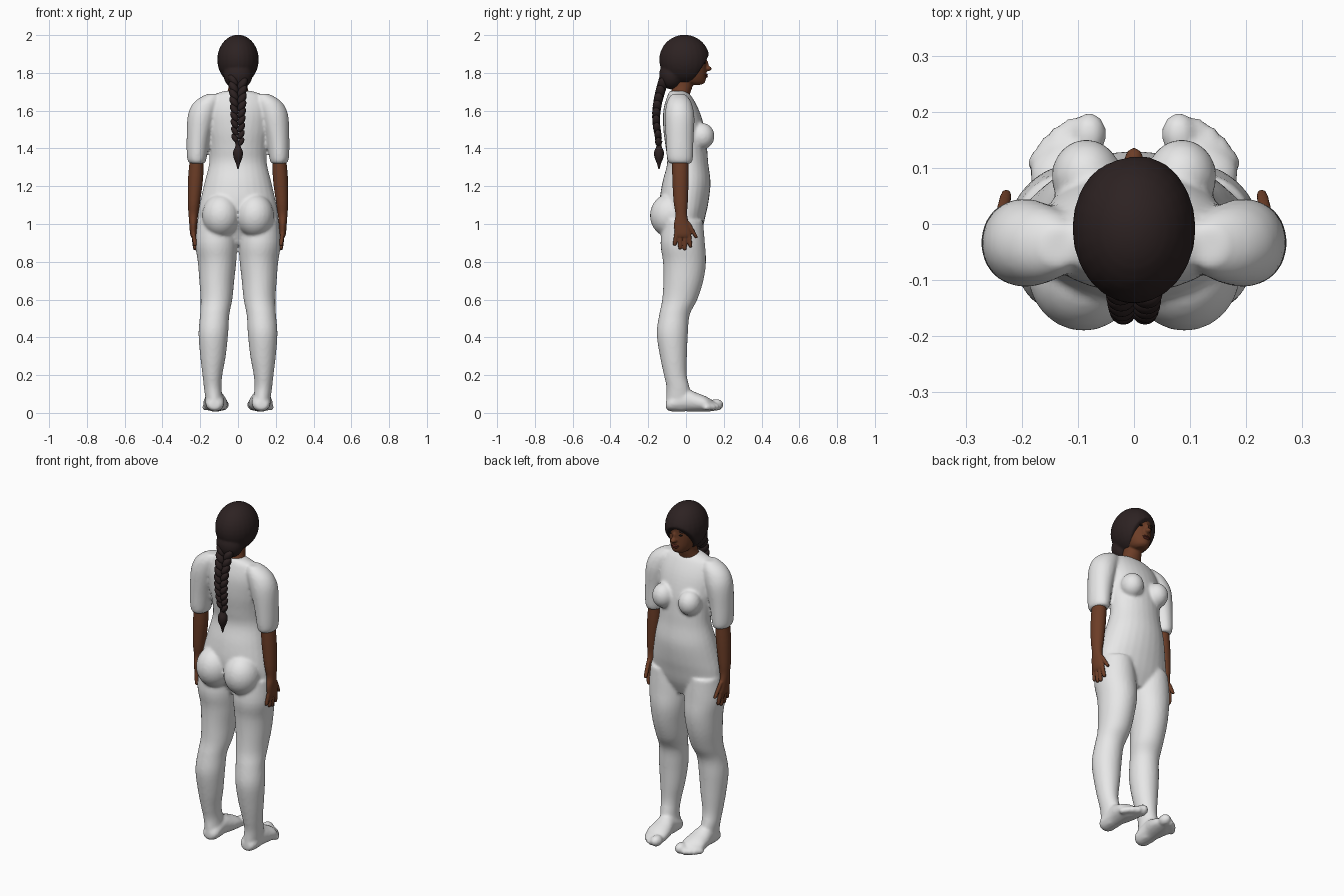
import bpy
import bmesh
import math
from mathutils import Matrix, Vector

default_cube = bpy.data.objects.get("Cube")
if default_cube:
    bpy.data.objects.remove(default_cube, do_unlink=True)


def material(name, red, green, blue):
    mat = bpy.data.materials.new(name)
    mat.use_nodes = True
    color = (red, green, blue, 1)
    mat.diffuse_color = color
    shader = mat.node_tree.nodes["Principled BSDF"]
    shader.inputs["Base Color"].default_value = color
    shader.inputs["Roughness"].default_value = .8
    return mat


suit_white = material("suit white", .8, .8, .8)
skin_brown = material("skin brown", .15, .047, .02)
lip_brown = material("lip brown", .12, .025, .017)
hair_dark = material("hair dark brown", .026, .016, .016)
eye_dark = material("eye black", .008, .006, .005)


def catmull(a, b, c, d, t):
    """Smooth value between b and c."""
    return b + .5 * t * (c - a + t * (2 * a - 5 * b + 4 * c - d + t * (3 * (b - c) + d - a)))


def smooth_rings(rings, steps=4):
    result = []
    last = len(rings) - 1
    for i in range(last):
        quad = [rings[max(i - 1, 0)], rings[i], rings[i + 1], rings[min(i + 2, last)]]
        for step in range(steps):
            result.append([catmull(*values, step / steps) for values in zip(*quad)])
    result.append(rings[-1])
    return result


def loft(bm, rings, axis="z", side=1, sides=28):
    """Closed skin over oval rings: (position, x min, x max, depth min, depth max)."""
    loops = []
    for pos, x0, x1, d0, d1 in smooth_rings(rings):
        loop = []
        for k in range(sides):
            angle = math.tau * k / sides
            x = side * ((x0 + x1) / 2 + (x1 - x0) / 2 * math.cos(angle))
            depth = (d0 + d1) / 2 + (d1 - d0) / 2 * math.sin(angle)
            loop.append(bm.verts.new((x, depth, pos) if axis == "z" else (x, pos, depth)))
        loops.append(loop)
    for low, high in zip(loops, loops[1:]):
        for k in range(sides):
            n = (k + 1) % sides
            bm.faces.new((low[k], low[n], high[n], high[k]))
    bm.faces.new(loops[0])
    bm.faces.new(loops[-1])


def ball(bm, center, radii, tilt=0):
    matrix = (Matrix.Translation(center) @ Matrix.Rotation(tilt, 4, "Y")
              @ Matrix.Diagonal((*radii, 1)))
    bmesh.ops.create_uvsphere(bm, u_segments=24, v_segments=16, radius=1, matrix=matrix)


def finish(bm, name, mat, voxel=None, smoothing=4):
    """Turn the mesh into an object; a voxel size fuses its overlapping volumes."""
    bmesh.ops.recalc_face_normals(bm, faces=bm.faces[:])
    for face in bm.faces:
        face.smooth = True
    mesh = bpy.data.meshes.new(name)
    bm.to_mesh(mesh)
    bm.free()
    mesh.materials.append(mat)
    obj = bpy.data.objects.new(name, mesh)
    bpy.context.collection.objects.link(obj)
    if voxel:
        remesh = obj.modifiers.new("fuse", "REMESH")
        remesh.mode = "VOXEL"
        remesh.voxel_size = voxel
        remesh.use_smooth_shade = True
        relax = obj.modifiers.new("relax", "SMOOTH")
        relax.factor = .5
        relax.iterations = smoothing
    return obj


# Body suit: torso, legs, feet and sleeves fused together
torso = [(z, -half, half, back, front) for z, half, back, front in (
    (1.705, .07, -.085, 0), (1.675, .14, -.1, .03), (1.6, .17, -.12, .07),
    (1.5, .165, -.12, .1), (1.4, .152, -.107, .112), (1.32, .153, -.1, .118),
    (1.22, .177, -.125, .13), (1.12, .2, -.14, .12), (1.05, .212, -.13, .105),
    (.97, .21, -.1, .085), (.89, .16, -.06, .05))]
leg = [(1.02, .02, .215, -.12, .09), (.9, .006, .226, -.135, .1), (.8, .009, .213, -.122, .106),
       (.7, .02, .205, -.12, .092), (.6, .03, .198, -.126, .06), (.52, .046, .201, -.142, .02),
       (.42, .052, .209, -.155, .01), (.3, .065, .2, -.138, .005), (.2, .083, .188, -.117, .004),
       (.13, .087, .18, -.103, .02), (.05, .08, .168, -.105, .03), (.015, .09, .155, -.09, .02)]
foot = [(-.106, .1, .15, .02, .06), (-.08, .075, .17, .008, .09), (0, .072, .175, .008, .125),
        (.06, .058, .182, .007, .105), (.11, .053, .182, .007, .085), (.15, .06, .14, .01, .06)]
sleeve = [(1.688, .1, .165, -.075, -.005), (1.66, .09, .215, -.095, .02),
          (1.62, .1, .25, -.107, .036), (1.56, .12, .268, -.112, .045),
          (1.45, .15, .272, -.107, .04), (1.35, .166, .27, -.101, .037),
          (1.32, .175, .257, -.088, .028)]
suit = bmesh.new()
loft(suit, torso)
for side in (1, -1):
    loft(suit, leg, side=side)
    loft(suit, foot, axis="y", side=side)
    loft(suit, sleeve, side=side)
    ball(suit, (side * .09, -.085, 1.045), (.1, .106, .115))
    ball(suit, (side * .085, .085, 1.465), (.062, .066, .07))
    # Toes, from the big one outwards
    for x, y, size in ((.08, .16, .031), (.111, .163, .021), (.134, .15, .02),
                       (.154, .132, .019), (.171, .11, .018)):
        ball(suit, (side * x, y, .012 + size), (size, size * 1.25, size))
finish(suit, "body_suit", suit_white, .0085, 5)

# Bare forearms with hands
arm = [(1.37, .183, .252, -.073, .012), (1.25, .184, .264, -.073, .014),
       (1.12, .2, .266, -.066, .01), (1.05, .211, .262, -.056, .006),
       (1, .216, .258, -.064, .016), (.95, .218, .254, -.06, .026), (.93, .222, .248, -.052, .02)]
for side, label in ((1, "left"), (-1, "right")):
    bm = bmesh.new()
    loft(bm, arm, side=side)
    # Each finger: start depth and height, tip depth and height
    for y0, z0, y1, z1 in ((-.05, .96, -.06, .885), (-.028, .955, -.032, .865),
                           (-.006, .955, -.006, .86), (.015, .955, .024, .875),
                           (.01, 1.01, .056, .925)):
        finger = []
        for t, r in ((0, .011), (.5, .0115), (.9, .01), (1, .006)):
            x, y, z = .237 - .01 * t, y0 + (y1 - y0) * t, z0 + (z1 - z0) * t
            finger.append((z, x - r, x + r, y - r, y + r))
        loft(bm, finger, side=side, sides=12)
    finish(bm, label + "_forearm_and_hand", skin_brown, .0045, 3)

# Head, neck and nose
head = bmesh.new()
loft(head, [(z, -half, half, back, front) for z, half, back, front in (
    (1.737, .025, .03, .08), (1.75, .045, -.02, .1), (1.78, .063, -.06, .107),
    (1.82, .073, -.08, .108), (1.86, .079, -.1, .108), (1.91, .08, -.1, .108),
    (1.95, .065, -.08, .08), (1.975, .03, -.04, .04))])
loft(head, [(1.64, -.07, .07, -.085, .01), (1.69, -.06, .06, -.082, .022),
            (1.73, -.05, .05, -.07, .035), (1.8, -.05, .05, -.06, .05)])
ball(head, (0, .114, 1.823), (.017, .022, .014))
ball(head, (0, .106, 1.842), (.01, .014, .028))
finish(head, "head_and_neck", skin_brown, .005, 3)

# Facial details
mouth = bmesh.new()
ball(mouth, (0, .101, 1.789), (.024, .015, .006))
ball(mouth, (0, .1, 1.78), (.021, .016, .007))
finish(mouth, "lips", lip_brown)
eyes, brows = bmesh.new(), bmesh.new()
for side in (1, -1):
    ball(eyes, (side * .032, .096, 1.853), (.012, .008, .005))
    ball(brows, (side * .033, .096, 1.873), (.018, .008, .004), side * .12)
finish(eyes, "eyes", eye_dark)
finish(brows, "eyebrows", hair_dark)

# Hair cap with a slanted hairline, swept to one side
hair = bmesh.new()
ball(hair, (0, -.008, 1.87), (.11, .134, .132))
ball(hair, (0, -.075, 1.79), (.077, .067, .078))
bmesh.ops.bisect_plane(hair, geom=hair.verts[:] + hair.edges[:] + hair.faces[:],
                       plane_co=Vector((0, .075, 1.835)),
                       plane_no=Vector((-.17, .82, -.57)), clear_outer=True)
bmesh.ops.holes_fill(hair, edges=[e for e in hair.edges if e.is_boundary], sides=0)
finish(hair, "hair_cap", hair_dark, .007, 4)

# Braid of alternating tilted strands, tied off above a loose tuft
braid = bmesh.new()
count = 18
for i in range(count):
    t = i / (count - 1)
    side = 1 if i % 2 else -1
    width = 1 - .35 * t
    y = -.118 - .04 * math.sin(math.pi * min(1, t * 1.1) * .75)
    ball(braid, (side * .024 * width, y, 1.76 - .325 * t),
         (.022 * width, .027 * width, .039 * width), side * .55)
finish(braid, "braid", hair_dark)
tuft = bmesh.new()
loft(tuft, [(z, -r, r, -.143 - r, -.143 + r) for z, r in (
    (1.44, .02), (1.415, .013), (1.385, .025), (1.355, .024), (1.32, .011), (1.29, .003))])
finish(tuft, "braid_tuft", hair_dark)
